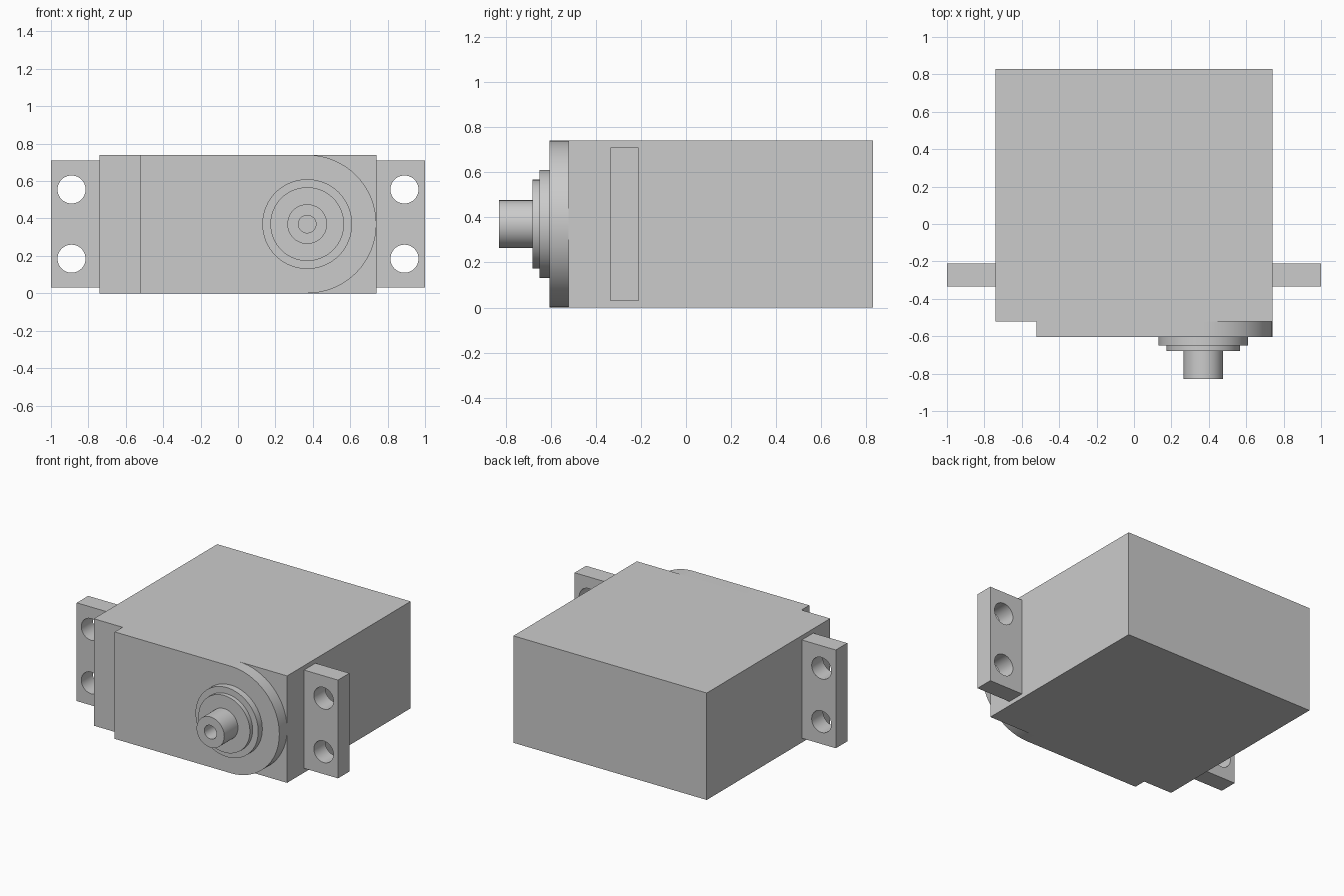
import bpy, bmesh, math
from mathutils import Matrix

if "Cube" in bpy.data.objects:
    bpy.data.objects.remove(bpy.data.objects["Cube"], do_unlink=True)

HEIGHT = 0.74
AXIS_X = AXIS_Z = HEIGHT / 2
SEGMENTS = 64

grey = bpy.data.materials.new("light_grey")
grey.use_nodes = True
colour = (0.6, 0.6, 0.6, 1)
grey.diffuse_color = colour
grey.node_tree.nodes["Principled BSDF"].inputs["Base Color"].default_value = colour


def finish(bm, name):
    bmesh.ops.recalc_face_normals(bm, faces=bm.faces)
    mesh = bpy.data.meshes.new(name)
    bm.to_mesh(mesh)
    bm.free()
    mesh.materials.append(grey)
    obj = bpy.data.objects.new(name, mesh)
    bpy.context.collection.objects.link(obj)
    return obj


def smooth(obj):
    bpy.ops.object.select_all(action="DESELECT")
    obj.select_set(True)
    bpy.context.view_layer.objects.active = obj
    bpy.ops.object.shade_smooth_by_angle(angle=math.radians(30))


def prism(name, outline, y0, y1):
    """Extrude an x-z outline from y0 to y1."""
    bm = bmesh.new()
    face = bm.faces.new([bm.verts.new((x, y0, z)) for x, z in outline])
    top = bmesh.ops.extrude_face_region(bm, geom=[face])["geom"]
    verts = [v for v in top if isinstance(v, bmesh.types.BMVert)]
    bmesh.ops.translate(bm, verts=verts, vec=(0, y1 - y0, 0))
    return finish(bm, name)


def box(name, x0, x1, y0, y1, z0, z1):
    return prism(name, [(x0, z0), (x1, z0), (x1, z1), (x0, z1)], y0, y1)


def arc(cx, cz, r, start, end, n):
    angles = [math.radians(start + (end - start) * i / n) for i in range(n + 1)]
    return [(cx + r * math.cos(a), cz + r * math.sin(a)) for a in angles]


def lathe(name, profile):
    """Spin a (radius, y) profile around the output axis."""
    bm = bmesh.new()
    verts = [bm.verts.new((r, y, 0)) for r, y in profile]
    edges = [bm.edges.new(pair) for pair in zip(verts, verts[1:])]
    bmesh.ops.spin(bm, geom=verts + edges, cent=(0, 0, 0), axis=(0, 1, 0),
                   angle=math.tau, steps=SEGMENTS, use_duplicate=False)
    bmesh.ops.remove_doubles(bm, verts=bm.verts, dist=0.0001)
    bmesh.ops.transform(bm, verts=bm.verts,
                        matrix=Matrix.Translation((AXIS_X, 0, AXIS_Z)))
    obj = finish(bm, name)
    smooth(obj)
    return obj


# Main case
box("case", -0.74, 0.74, -0.52, 0.83, 0, HEIGHT)

# Raised gear cover with one round end
cover = [(-0.52, HEIGHT), (-0.52, 0)] + arc(AXIS_X, AXIS_Z, AXIS_Z, -90, 90, 32)
smooth(prism("gear_cover", cover, -0.605, -0.52))

# Stepped collar and hollow output shaft
lathe("collar", [(0, -0.6), (0.24, -0.6), (0.24, -0.65), (0.197, -0.65),
                 (0.197, -0.68), (0, -0.68)])
lathe("output_shaft", [(0, -0.67), (0.106, -0.67), (0.106, -0.83),
                       (0.047, -0.83), (0.047, -0.68), (0, -0.68)])

# Mounting ears, each with two screw holes
for side, sign in (("left", 1), ("right", -1)):
    inner, outer = sorted((sign * 0.74, sign))
    ear = box(side + "_mounting_ear", inner, outer, -0.335, -0.21, 0.03, 0.71)
    for z in (0.185, 0.555):
        hole = prism("hole_cutter", arc(sign * 0.89, z, 0.075, 0, 351, 39), -0.5, 0)
        mod = ear.modifiers.new("screw_hole", "BOOLEAN")
        mod.object = hole
        mod.solver = "EXACT"
        bpy.context.view_layer.objects.active = ear
        bpy.ops.object.modifier_apply(modifier=mod.name)
        bpy.data.objects.remove(hole, do_unlink=True)
    smooth(ear)
